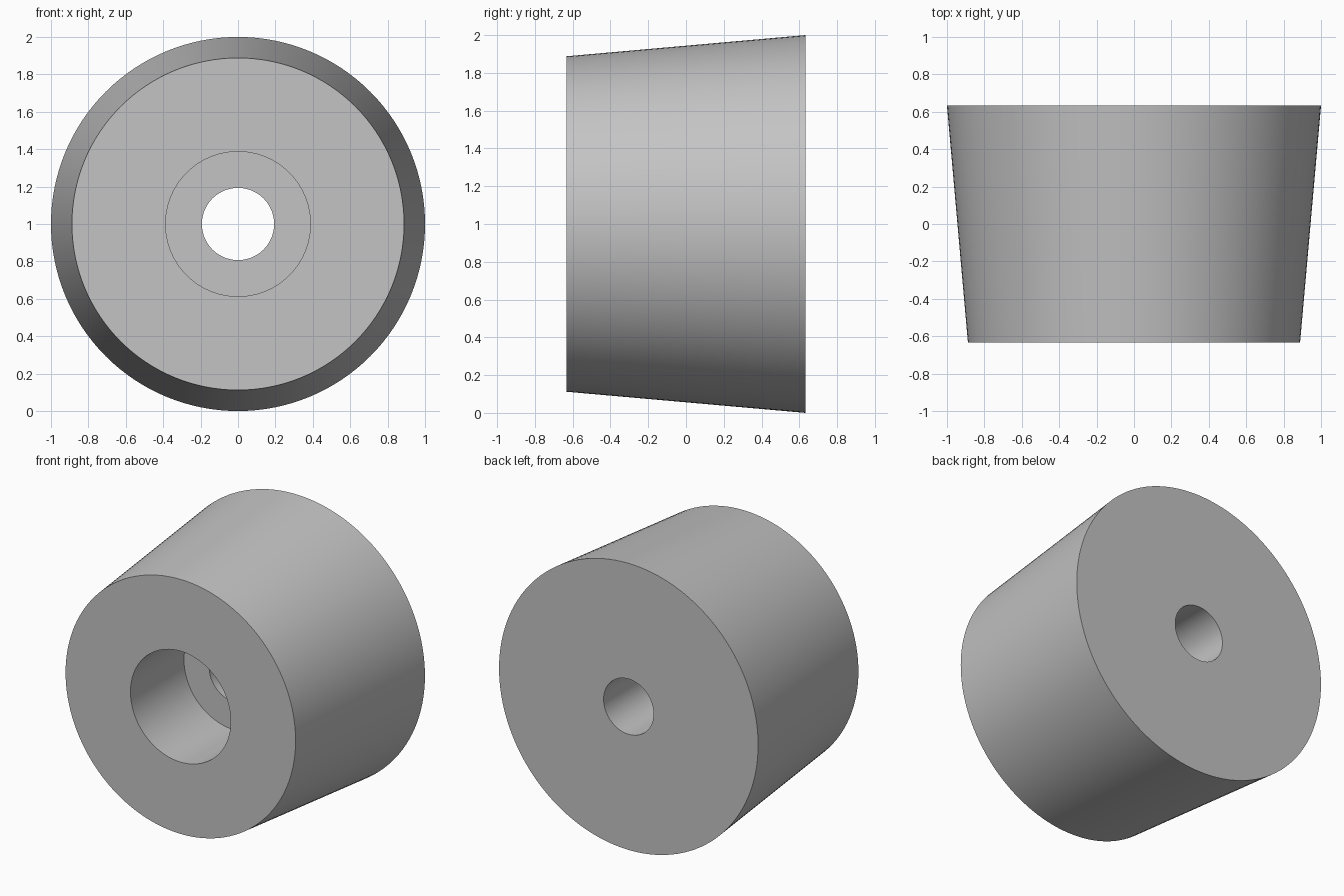
import bpy, bmesh, math
from mathutils import Matrix, Vector

cube = bpy.data.objects.get("Cube")
if cube:
    bpy.data.objects.remove(cube, do_unlink=True)

# Plain grey material
grey = bpy.data.materials.new("plain grey")
grey.use_nodes = True
colour = (0.55, 0.55, 0.55, 1.0)
grey.diffuse_color = colour
grey.node_tree.nodes["Principled BSDF"].inputs["Base Color"].default_value = colour

# Half section as (radius, y): tapered outside, counterbore, through hole
HALF = 0.633
FLOOR = -HALF + 0.59
SEGMENTS = 128
profile = [(0.888, -HALF), (1.0, HALF), (0.193, HALF),
           (0.193, FLOOR), (0.387, FLOOR), (0.387, -HALF)]

# Revolve the section around the front-to-back axis
bm = bmesh.new()
rings = []
for i in range(SEGMENTS):
    a = 2 * math.pi * i / SEGMENTS
    rings.append([bm.verts.new((r * math.sin(a), y, 1 + r * math.cos(a)))
                  for r, y in profile])
for i, ring in enumerate(rings):
    following = rings[(i + 1) % SEGMENTS]
    for j in range(len(profile)):
        k = (j + 1) % len(profile)
        bm.faces.new((ring[j], ring[k], following[k], following[j]))
bmesh.ops.recalc_face_normals(bm, faces=bm.faces)

mesh = bpy.data.meshes.new("tapered_bushing")
bm.to_mesh(mesh)
bm.free()
mesh.materials.append(grey)
bushing = bpy.data.objects.new("tapered_bushing", mesh)
bpy.context.collection.objects.link(bushing)

# Smooth walls with crisp rims
bpy.ops.object.select_all(action="DESELECT")
bushing.select_set(True)
bpy.context.view_layer.objects.active = bushing
bpy.ops.object.shade_smooth_by_angle(angle=math.radians(30))
